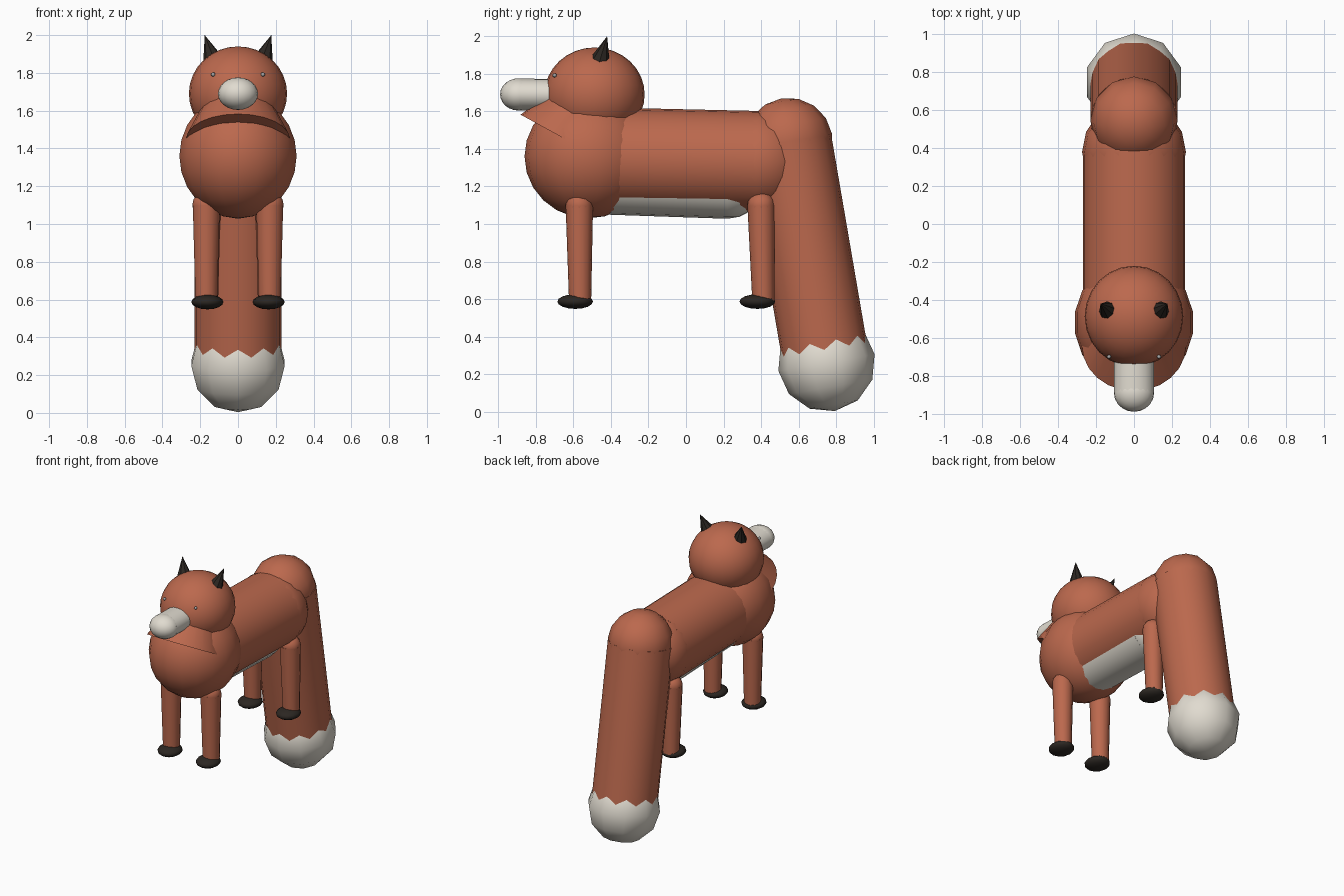
import bpy, math
from mathutils import Vector

if "Cube" in bpy.data.objects:
    bpy.data.objects.remove(bpy.data.objects["Cube"])


def material(name, rgb):
    m = bpy.data.materials.new(name)
    m.diffuse_color = (*rgb, 1)
    m.use_nodes = True
    m.node_tree.nodes["Principled BSDF"].inputs["Base Color"].default_value = m.diffuse_color
    return m


RUST = material("rust", (0.50, 0.14, 0.075))
CREAM = material("cream", (0.75, 0.71, 0.63))
DARK = material("dark", (0.025, 0.02, 0.016))
GREY = material("grey", (0.4, 0.4, 0.4))


def finish(name, mat, angle):
    ob = bpy.context.object
    ob.name = name
    ob.data.materials.append(mat)
    bpy.ops.object.transform_apply(location=False, rotation=False, scale=True)
    bpy.ops.object.shade_smooth_by_angle(angle=math.radians(angle))
    return ob


def ball(name, mat, loc, radii, segs=20, rings=12, tilt=0.0):
    bpy.ops.mesh.primitive_uv_sphere_add(segments=segs, ring_count=rings, radius=1,
                                         location=loc, rotation=(tilt, 0, 0))
    bpy.context.object.scale = radii
    return finish(name, mat, 60)


def rod(name, mat, a, b, r1, r2, segs=20, flat=1.0, angle=40):
    """Tapered cylinder from a to b; flat squeezes it across its local y."""
    a, b = Vector(a), Vector(b)
    d = b - a
    bpy.ops.mesh.primitive_cone_add(vertices=segs, radius1=r1, radius2=r2, depth=d.length,
                                    location=(a + b) / 2,
                                    rotation=d.to_track_quat('Z', 'Y').to_euler())
    bpy.context.object.scale = (1, flat, 1)
    return finish(name, mat, angle)


# torso: chest, barrel, rump and pale belly
ball("chest", RUST, (0, -0.52, 1.36), (0.315, 0.34, 0.33), 18, 12)
rod("body", RUST, (0, -0.50, 1.352), (0, 0.38, 1.332), 0.27, 0.27, 24)
ball("rump", RUST, (0, 0.38, 1.332), (0.274, 0.274, 0.27), 16, 10)
rod("belly", CREAM, (0, -0.45, 1.255), (0, 0.22, 1.232), 0.204, 0.204, 20)
ball("belly_end", CREAM, (0, 0.22, 1.232), (0.204, 0.204, 0.204), 16, 10)

# neck, flared with an open underside in front of the chest
rod("neck", RUST, (0, -0.64, 1.45), (0, -0.50, 1.705), 0.275, 0.14, 24)

# head and muzzle
ball("head", RUST, (0, -0.487, 1.69), (0.26, 0.267, 0.25), 24, 16)
rod("muzzle", CREAM, (0, -0.55, 1.687), (0, -0.89, 1.69), 0.103, 0.106, 20, 0.8)
ball("muzzle_tip", CREAM, (0, -0.89, 1.69), (0.106, 0.1, 0.086), 20, 12)

# tail with a low-poly pale tip, tilted along the tail axis
top, tip = (0, 0.546, 1.44), (0, 0.748, 0.262)
tilt = math.atan2(tip[1] - top[1], top[2] - tip[2])
rod("tail", RUST, tip, top, 0.23, 0.23, 20)
ball("tail_top", RUST, top, (0.23, 0.235, 0.232), 12, 8, tilt)
ball("tail_tip", CREAM, tip, (0.26, 0.26, 0.262), 10, 6, tilt)

# paired parts on both sides
for side, s in (("left", 1), ("right", -1)):
    rod(f"ear_{side}", DARK, (s * 0.128, -0.462, 1.855), (s * 0.176, -0.42, 2.0),
        0.06, 0, 8, angle=20)
    ball(f"eye_{side}", GREY, (s * 0.132, -0.70, 1.792), (0.011, 0.011, 0.011), 8, 6)
    for end, y0, y1, x, foot in (("front", -0.568, -0.564, 0.168, -0.59),
                                 ("back", 0.40, 0.412, 0.163, 0.38)):
        rod(f"{end}_leg_{side}", RUST, (s * x, y1, 0.59), (s * x, y0, 1.10), 0.059, 0.073, 14)
        ball(f"{end}_leg_top_{side}", RUST, (s * x, y0, 1.10), (0.074, 0.073, 0.073), 12, 8)
        ball(f"{end}_foot_{side}", DARK, (s * 0.162, foot, 0.587), (0.085, 0.095, 0.039), 12, 8)
